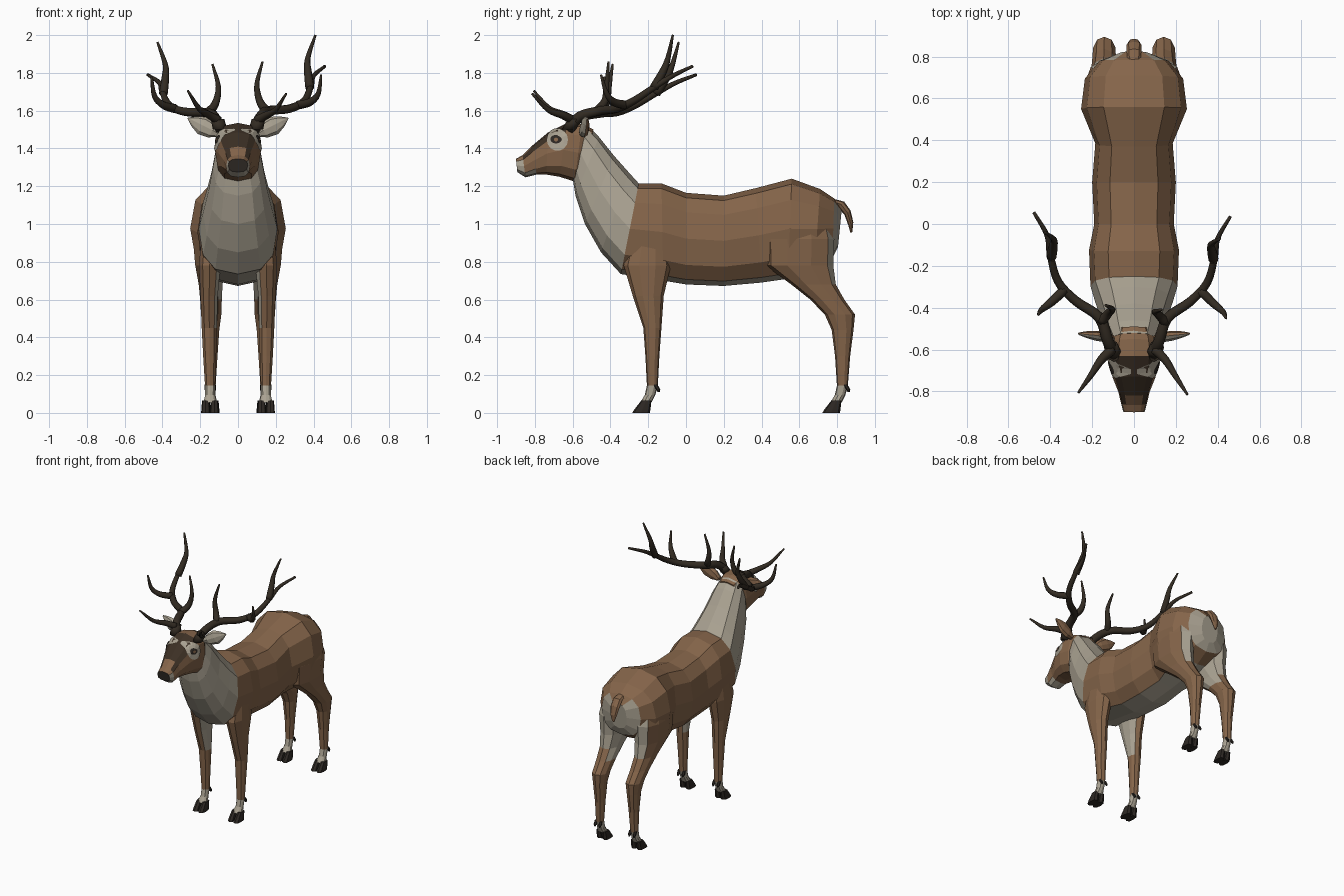
import bpy, bmesh, math
from mathutils import Vector
from mathutils.bvhtree import BVHTree

if "Cube" in bpy.data.objects:
    bpy.data.objects.remove(bpy.data.objects["Cube"])

COLOURS = {
    "brown_coat": (0.235, 0.130, 0.068),
    "pale_fur": (0.40, 0.36, 0.285),
    "dark_forehead": (0.045, 0.029, 0.018),
    "antler_horn": (0.032, 0.024, 0.016),
    "hoof_black": (0.026, 0.021, 0.017),
}
NAMES = list(COLOURS)
BROWN, PALE, DARK, HORN, HOOF = range(5)
MATS = []
for n in NAMES:
    m = bpy.data.materials.new(n)
    m.diffuse_color = (*COLOURS[n], 1)
    m.use_nodes = True
    m.node_tree.nodes["Principled BSDF"].inputs["Base Color"].default_value = m.diffuse_color
    MATS.append(m)


def spow(a, p):
    return math.copysign(abs(a) ** p, a)


def ring(c, u, v, n=12, p=1.0):
    """Superellipse ring round c with half axes u and v."""
    c, u, v = Vector(c), Vector(u), Vector(v)
    return [c + u * spow(math.sin(2 * math.pi * i / n), p)
            + v * spow(math.cos(2 * math.pi * i / n), p) for i in range(n)]


def loft(name, rings, rule, smooth=False):
    """Skin a list of rings, cap the ends and colour faces by rule(centre, normal)."""
    bm = bmesh.new()
    vs = [[bm.verts.new(q) for q in r] for r in rings]
    n = len(vs[0])
    for a, b in zip(vs, vs[1:]):
        for i in range(n):
            bm.faces.new((a[i], a[(i + 1) % n], b[(i + 1) % n], b[i]))
    bm.faces.new(vs[0])
    bm.faces.new(vs[-1][::-1])
    bmesh.ops.recalc_face_normals(bm, faces=bm.faces)
    bm.normal_update()
    return finish(name, bm, rule, smooth)


def finish(name, bm, rule, smooth=False):
    for f in bm.faces:
        f.material_index = rule(f.calc_center_median(), f.normal) if callable(rule) else rule
        f.smooth = smooth
    me = bpy.data.meshes.new(name)
    bm.to_mesh(me)
    bm.free()
    for m in MATS:
        me.materials.append(m)
    ob = bpy.data.objects.new(name, me)
    bpy.context.collection.objects.link(ob)
    return ob


def section(ty, tz, by, bz, w, p=0.8):
    """Ring between a top and a bottom point on the midline."""
    t, b = Vector((0, ty, tz)), Vector((0, by, bz))
    return ring((t + b) / 2, (w, 0, 0), (t - b) / 2, 12, p)


# Torso and neck
def body_rule(c, n):
    if c.y < -0.265 + (c.z - 1.2) * 0.217:
        return PALE
    if n.z < -0.9 or (c.y > 0.76 and c.z < 1.08 and n.y > 0.4):
        return PALE
    return BROWN


body = [(.825, 1.08, .805, .88, .07), (.785, 1.135, .775, .82, .165), (.71, 1.185, .68, .76, .235),
        (.56, 1.24, .54, .71, .253), (.37, 1.19, .40, .69, .185), (.2, 1.15, .2, .672, .2),
        (0, 1.165, 0, .68, .19), (-.13, 1.215, -.12, .70, .215), (-.25, 1.215, -.345, .735, .208),
        (-.30, 1.27, -.45, .85, .185), (-.38, 1.36, -.535, 1.0, .155),
        (-.46, 1.46, -.585, 1.15, .132), (-.52, 1.52, -.6, 1.24, .11)]
loft("body_and_neck", [section(*s) for s in body], body_rule)


# Head
def head_rule(c, n):
    if n.y < -0.8 and c.y < -0.88:
        return HOOF
    if c.y < -0.85:
        return BROWN if n.z > 0.6 else PALE
    if c.y < -0.80 and n.z < -0.5:
        return PALE
    if -0.84 < c.y < -0.61 and n.z > 0.42:
        return DARK
    return BROWN


head = [(-.49, 1.50, -.55, 1.25, .09), (-.55, 1.53, -.59, 1.225, .118), (-.63, 1.535, -.67, 1.25, .122),
        (-.73, 1.485, -.74, 1.262, .102), (-.82, 1.41, -.79, 1.262, .074),
        (-.865, 1.365, -.85, 1.247, .062), (-.90, 1.345, -.893, 1.275, .052)]
head_ob = loft("head", [section(*s, 0.75) for s in head], head_rule)

# Eye patches and eyes, thin plates draped on the head
hbm = bmesh.new()
hbm.from_mesh(head_ob.data)
tree = BVHTree.FromBMesh(hbm)
hbm.free()


def plate(name, y, z, ry, rz, lift, mat, side):
    bm = bmesh.new()

    def put(k, a):
        o = Vector((side, y + ry * k * math.cos(a), z + rz * k * math.sin(a)))
        hit, nor = tree.ray_cast(o, Vector((-side, 0, 0)))[:2]
        return bm.verts.new(hit + nor * lift)
    n, mid = 14, put(0, 0)
    loops = [[put(k, 2 * math.pi * i / n) for i in range(n)] for k in (.33, .67, 1)]
    for i in range(n):
        j = (i + 1) % n
        fs = [bm.faces.new((mid, loops[0][i], loops[0][j]))]
        fs += [bm.faces.new((a[i], b[i], b[j], a[j])) for a, b in zip(loops, loops[1:])]
    bm.normal_update()
    for f in bm.faces:
        if f.normal.x * side < 0:
            f.normal_flip()
    finish(name, bm, mat)


# Small parts of the foot, shared by all legs
def foot(name, s, x, y):
    for k in (-1, 1):
        cx = s * (x + k * .023)
        loft(name + "_hoof", [ring((cx, y - .06, 0), (.024, 0, 0), (0, .047, 0), 8, .7),
                              ring((cx, y - .052, .02), (.023, 0, 0), (0, .042, 0), 8, .7),
                              ring((cx, y - .032, .065), (.019, 0, 0), (0, .027, 0), 8, .7)], HOOF)
        cx = s * (x + k * .02)
        loft(name + "_dewclaw", [ring((cx, y + .015, .15), (.011, 0, 0), (0, .012, 0), 6),
                                 ring((cx, y + .03, .125), (.011, 0, 0), (0, .012, 0), 6),
                                 ring((cx, y + .034, .11), (.005, 0, 0), (0, .005, 0), 6)], HOOF)


def leg(name, s, rows, inner_z, rump):
    def rule(c, n):
        if c.z < 0.135 or (n.x * s < -0.6 and c.z > inner_z):
            return PALE
        if rump and c.z > 0.72 and n.y > 0.45 and (n.x * s < 0.55):
            return PALE
        return BROWN
    x, y = rows[-1][0], rows[-1][1]
    rows = rows + [(x, y - .012, .095, .027, .028), (x, y - .034, .055, .036, .03)]
    loft(name, [ring((s * a, b, z), (rx, 0, 0), (0, ry, 0), 10, .9) for a, b, z, rx, ry in rows], rule)
    foot(name, s, x, y)


FRONT = [(.14, -.19, .98, .05, .09), (.15, -.205, .78, .06, .125), (.153, -.2, .62, .048, .082),
         (.152, -.178, .45, .042, .048), (.15, -.178, .30, .036, .037), (.148, -.178, .145, .028, .029)]
HIND = [(.13, .60, 1.06, .085, .15), (.145, .60, .92, .098, .185), (.145, .60, .78, .085, .18),
        (.145, .675, .68, .066, .118), (.143, .748, .60, .06, .09), (.142, .815, .52, .056, .08),
        (.142, .829, .44, .045, .058), (.142, .829, .30, .035, .04), (.145, .828, .145, .028, .029)]


# Antlers: tapered smooth tubes along a spline
def tube(name, pts, r0, r1):
    pts = [Vector(q) for q in pts]
    ext = [2 * pts[0] - pts[1]] + pts + [2 * pts[-1] - pts[-2]]
    path = []
    for i in range(len(pts) - 1):
        a, b, c, d = ext[i:i + 4]
        for k in range(4):
            t = k / 4
            path.append(.5 * (2 * b + (c - a) * t + (2 * a - 5 * b + 4 * c - d) * t * t
                              + (3 * b - a - 3 * c + d) * t ** 3))
    path.append(pts[-1])
    rings, u = [], Vector((.3, .2, .9))
    for i, q in enumerate(path):
        d = (path[min(i + 1, len(path) - 1)] - path[max(i - 1, 0)]).normalized()
        u = (u - d * u.dot(d)).normalized()
        f = i / (len(path) - 1)
        r = r0 + (r1 - r0) * f ** 1.5
        rings.append(ring(q, u * r, d.cross(u) * r, 8))
    loft(name, rings, HORN, True)


ANTLER = [
    ("antler_beam", .029, .008, [(.09, -.62, 1.50), (.12, -.56, 1.57), (.16, -.45, 1.60), (.27, -.37, 1.61),
                                 (.35, -.28, 1.65), (.385, -.16, 1.73), (.40, -.07, 1.785), (.46, .035, 1.835)]),
    ("antler_top_tine", .024, .006, [(.38, -.17, 1.72), (.37, -.12, 1.81), (.37, -.095, 1.88), (.41, -.07, 2.0)]),
    ("antler_outer_tine", .024, .006, [(.32, -.32, 1.63), (.38, -.38, 1.645), (.425, -.42, 1.69), (.44, -.45, 1.79)]),
    ("antler_inner_tine", .024, .006, [(.15, -.47, 1.60), (.115, -.43, 1.65), (.10, -.42, 1.74), (.13, -.41, 1.86)]),
    ("antler_brow_tine", .024, .006, [(.10, -.60, 1.55), (.15, -.65, 1.575), (.20, -.73, 1.605), (.255, -.815, 1.69)]),
]


def place_antler(q, s):
    """Mirror a point; the left antler leans slightly further back and out."""
    x, y, z = q
    if s > 0:
        return q
    return (-x * 1.04, y + .07 * (z - 1.55), z - .07 * (y + .6))


# Paired parts
EAR = [(0, .015, .015), (.25, .042, .02), (.55, .05, .018), (.8, .03, .012), (1, .004, .004)]
for s, side in ((1, "right"), (-1, "left")):
    leg(side + "_front_leg", s, FRONT, .5, False)
    leg(side + "_hind_leg", s, HIND, .58, True)
    plate(side + "_eye_patch", -.68, 1.445, .055, .058, .006, PALE, s)
    plate(side + "_eye", -.685, 1.445, .03, .02, .010, HOOF, s)
    plate(side + "_iris", -.685, 1.445, .012, .010, .013, BROWN, s)
    base, tip = Vector((s * .10, -.545, 1.475)), Vector((s * .265, -.525, 1.56))
    loft(side + "_ear", [ring(base.lerp(tip, t), (-s * w * .45, 0, w * .9), (s * h * .3, h * 1.3, 0), 8)
                         for t, w, h in EAR],
         lambda c, n: PALE if n.y < -0.2 else BROWN)
    loft(side + "_antler_base", [ring((s * .095, -.62, 1.50), (.038, 0, 0), (0, .038, 0), 8),
                                 ring((s * .108, -.59, 1.555), (.036, 0, 0), (0, .036, 0), 8)], HORN, True)
    for part, r0, r1, pts in ANTLER:
        tube(side + "_" + part, [place_antler(q, s) for q in pts], r0, r1)

# Tail
loft("tail", [ring((0, y, z), (w, 0, 0), (0, h * .8, h * .6), 8) for y, z, w, h in
              ((.77, 1.12, .03, .02), (.82, 1.105, .035, .022), (.855, 1.06, .036, .02),
               (.873, 1.0, .025, .016), (.876, .955, .008, .006))],
     lambda c, n: BROWN)
